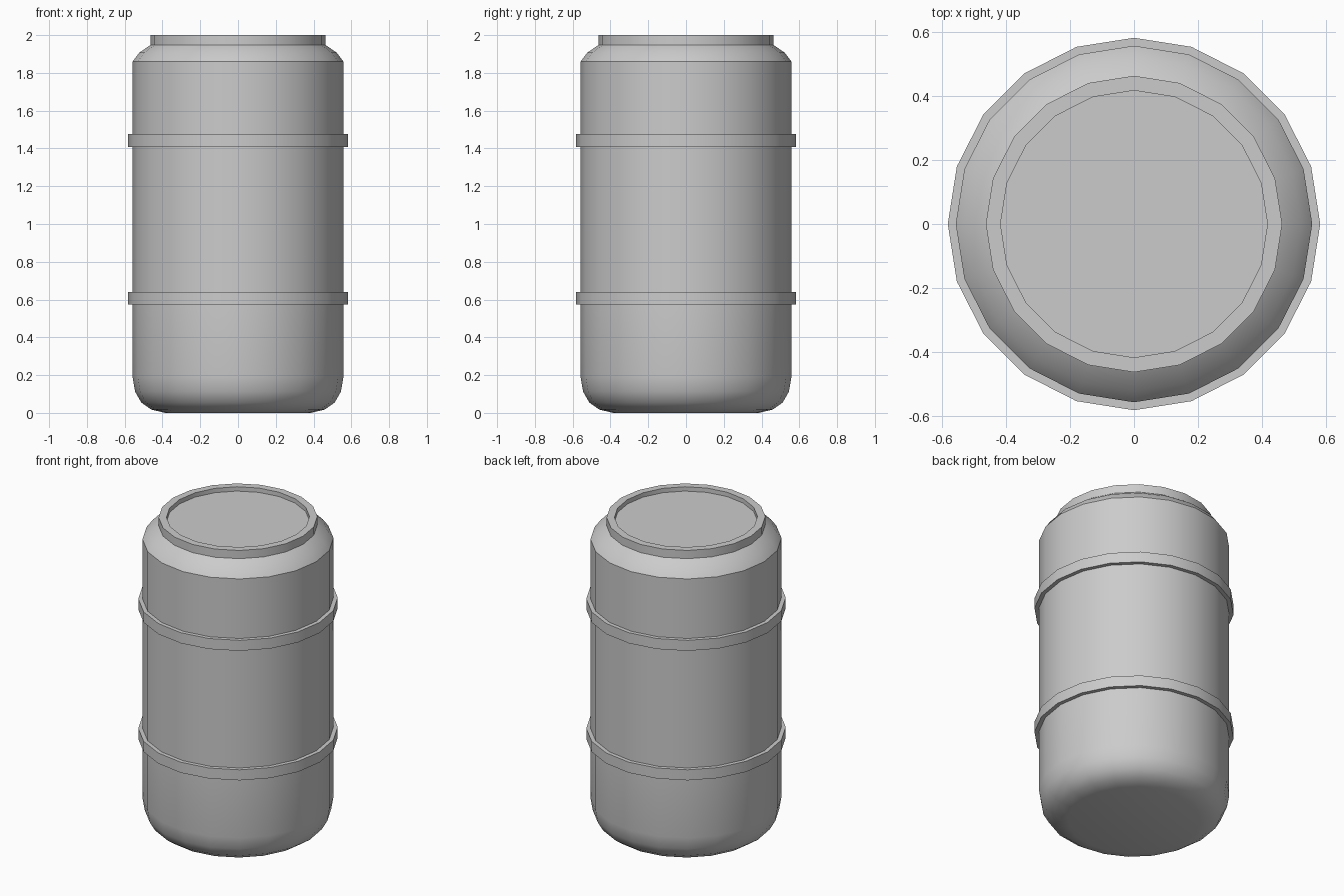
import bpy, bmesh, math

if "Cube" in bpy.data.objects:
    bpy.data.objects.remove(bpy.data.objects["Cube"])

SIDES = 20


def lathe(name, profile, cap_first=False, cap_last=False):
    """Revolve (radius, z) points, listed bottom to top on the outside."""
    bm = bmesh.new()
    rings = []
    for r, z in profile:
        rings.append([bm.verts.new((r * math.cos(2 * math.pi * i / SIDES),
                                    r * math.sin(2 * math.pi * i / SIDES), z))
                      for i in range(SIDES)])
    for a, b in zip(rings, rings[1:]):
        for i in range(SIDES):
            j = (i + 1) % SIDES
            bm.faces.new((a[i], a[j], b[j], b[i]))
    if cap_first:
        bm.faces.new(rings[0][::-1])
    if cap_last:
        bm.faces.new(rings[-1])
    mesh = bpy.data.meshes.new(name)
    bm.to_mesh(mesh)
    bm.free()
    obj = bpy.data.objects.new(name, mesh)
    bpy.context.collection.objects.link(obj)
    bpy.ops.object.select_all(action='DESELECT')
    obj.select_set(True)
    bpy.context.view_layer.objects.active = obj
    bpy.ops.object.shade_smooth_by_angle(angle=math.radians(30))
    return obj


# Body: rounded base, wall with two raised hoops, rounded shoulder
R, HOOP_R = 0.558, 0.583
body = [(0.387, 0), (0.46, 0.018), (0.512, 0.055), (0.545, 0.113), (R, 0.19)]
for z0, z1 in ((0.573, 0.641), (1.408, 1.476)):
    body += [(R, z0), (HOOP_R, z0), (HOOP_R, z1), (R, z1)]
body += [(R, 1.86), (0.523, 1.907), (0.464, 1.947)]
lathe("barrel_body", body, cap_first=True)

# Lid: upright rim with a shallow recessed top
lathe("lid", [(0.464, 1.947), (0.464, 2.0), (0.418, 2.0), (0.418, 1.972)],
      cap_last=True)
